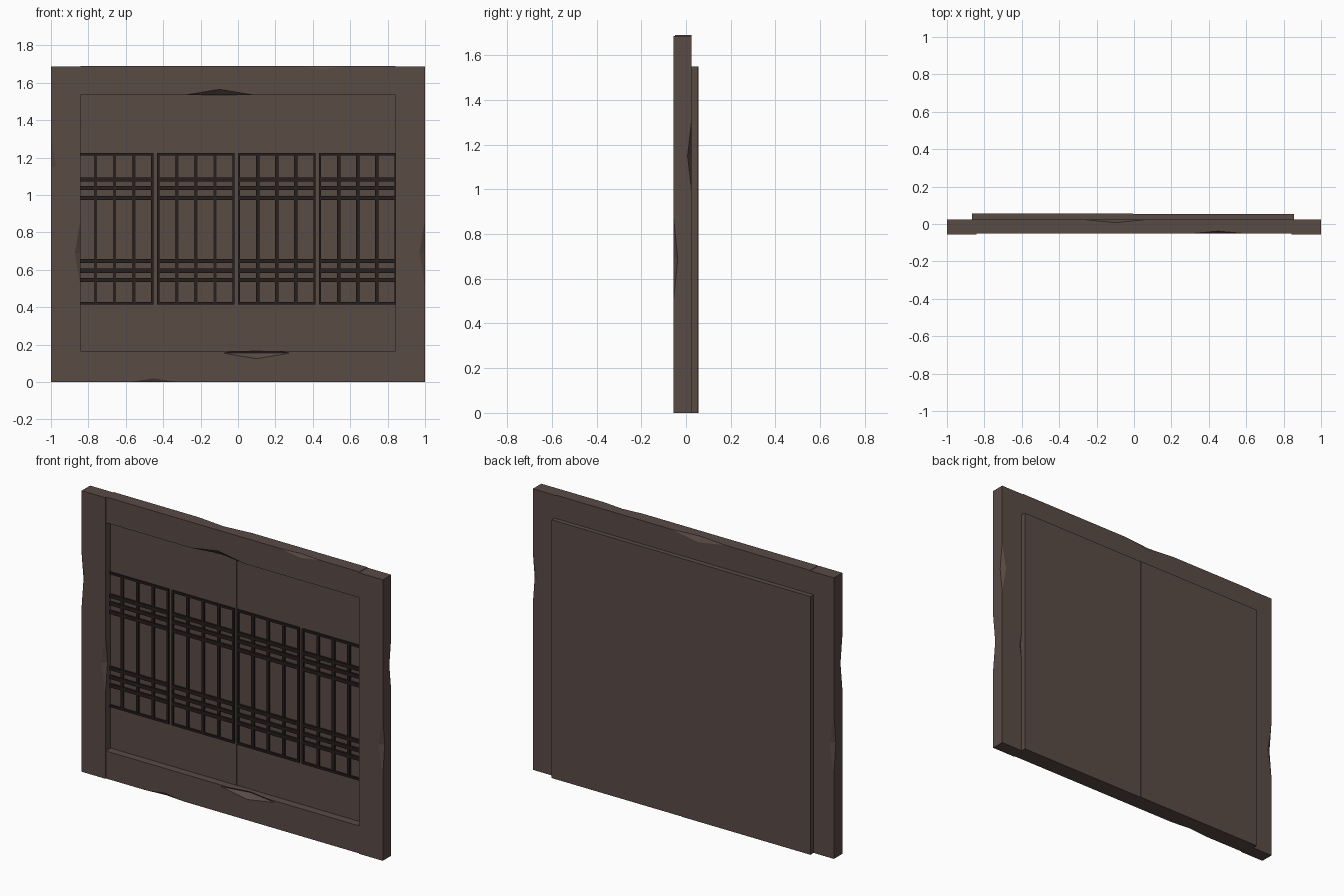
import bpy, bmesh
from mathutils import Vector

if "Cube" in bpy.data.objects:
    bpy.data.objects.remove(bpy.data.objects["Cube"])


def material(name, rgb):
    m = bpy.data.materials.new(name)
    m.diffuse_color = (*rgb, 1)
    m.use_nodes = True
    m.node_tree.nodes["Principled BSDF"].inputs["Base Color"].default_value = m.diffuse_color
    return m


WOOD = material("weathered_brown_wood", (0.10, 0.069, 0.060))
DARK = material("dark_lattice_wood", (0.019, 0.013, 0.012))


def add_box(bm, lo, hi):
    verts = bmesh.ops.create_cube(bm, size=1)["verts"]
    lo, hi = Vector(lo), Vector(hi)
    for v in verts:
        v.co = (lo + hi) / 2 + v.co * (hi - lo)


def finish(bm, name, mat):
    bmesh.ops.recalc_face_normals(bm, faces=bm.faces)
    mesh = bpy.data.meshes.new(name)
    bm.to_mesh(mesh)
    bm.free()
    mesh.materials.append(mat)
    ob = bpy.data.objects.new(name, mesh)
    bpy.context.collection.objects.link(ob)
    return ob


def chipped_box(name, lo, hi, chips):
    """Box with shallow chips; each chip is (edge point, half-length axis, size vector)."""
    bm = bmesh.new()
    add_box(bm, lo, hi)
    ob = finish(bm, name, WOOD)
    for i, (centre, size) in enumerate(chips):
        bm = bmesh.new()
        points = []
        for axis in range(3):
            for s in (-1, 1):
                p = Vector(centre)
                p[axis] += s * size[axis]
                points.append(bm.verts.new(p))
        bmesh.ops.convex_hull(bm, input=points)
        cutter = finish(bm, f"{name}_chip_cutter_{i}", WOOD)
        cutter.hide_render = True
        cutter.hide_viewport = True
        mod = ob.modifiers.new("chip", "BOOLEAN")
        mod.operation = "DIFFERENCE"
        mod.solver = "EXACT"
        mod.object = cutter
    return ob


FRONT, BACK = -0.055, 0.025
MID = (FRONT + BACK) / 2

# posts: the left one is the right one turned half a turn about z
post_chips = [((1.0, FRONT, 0.69), (0.03, 0.018, 0.18)),
              ((1.0, BACK, 1.15), (0.03, 0.018, 0.16)),
              ((0.842, BACK, 0.69), (0.03, 0.02, 0.18))]
chipped_box("right_post", (0.842, FRONT, 0), (1, BACK, 1.687), post_chips)
chipped_box("left_post", (-1, FRONT, 0), (-0.842, BACK, 1.687),
            [((-c[0], 2 * MID - c[1], c[2]), s) for c, s in post_chips])

# rails: the bottom one is the top one turned half a turn about y
BF = -0.05
rail_chips = [((-0.1, BF, 1.535), (0.18, 0.03, 0.03)),
              ((-0.1, BACK, 1.69), (0.18, 0.018, 0.03)),
              ((0.45, BF, 1.69), (0.13, 0.012, 0.02))]
chipped_box("top_rail", (-0.842, BF, 1.535), (0.842, BACK, 1.69), rail_chips)
chipped_box("bottom_rail", (-0.842, BF, 0), (0.842, BACK, 0.165),
            [((-c[0], c[1], 1.69 - c[2]), s) for c, s in rail_chips])

# two door leaves, the left one a hair thicker so the seam shows
DOOR_FRONT = -0.005
for name, x0, x1, inset in (("left_door", -0.865, -0.005, 0),
                            ("right_door", -0.005, 0.855, 0.002)):
    bm = bmesh.new()
    add_box(bm, (x0, DOOR_FRONT + inset, 0), (x1, 0.055 - inset, 1.55))
    finish(bm, name, WOOD)

# lattice: four panels of a thin rim, three uprights and two groups of cross bars
Z0, Z1, HALF = 0.415, 1.225, 0.207
for n, cx in enumerate((-0.66, -0.225, 0.207, 0.64)):
    bm = bmesh.new()
    a, b = cx - HALF, cx + HALF

    def bar(x0, x1, z0, z1, out):
        add_box(bm, (x0, DOOR_FRONT - out, z0), (x1, 0.01, z1))

    for dx in (-0.102, 0, 0.102):
        bar(cx + dx - 0.009, cx + dx + 0.009, Z0, Z1, 0.008)
    for z in (1.082, 1.037, 0.985, 0.648, 0.595, 0.545):
        bar(a, b, z - 0.011, z + 0.011, 0.010)
    bar(a, b, Z0, Z0 + 0.013, 0.009)
    bar(a, b, Z1 - 0.013, Z1, 0.009)
    bar(a, a + 0.011, Z0, Z1, 0.009)
    bar(b - 0.011, b, Z0, Z1, 0.009)
    finish(bm, f"lattice_panel_{n + 1}", DARK)
